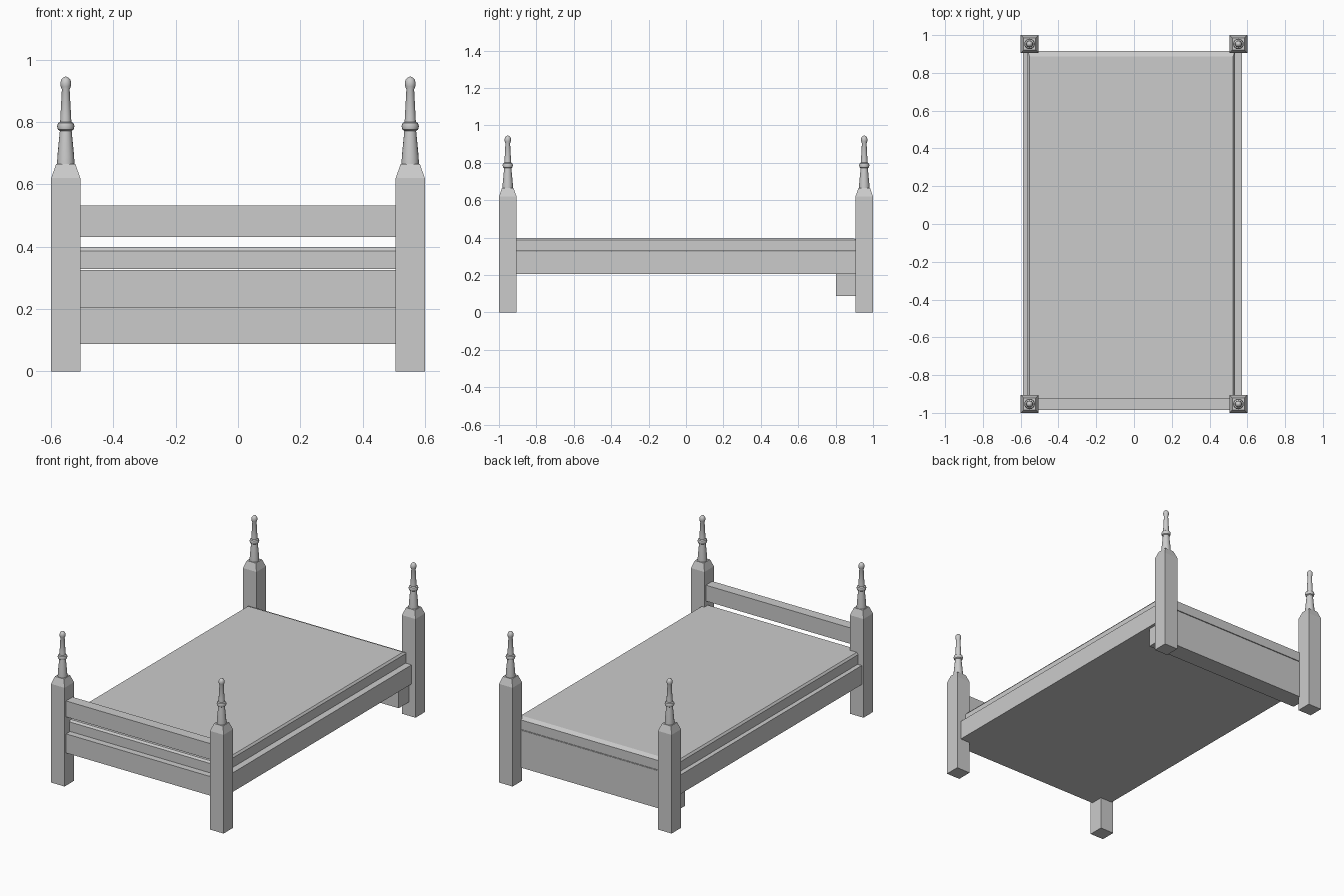
import bpy, math

if "Cube" in bpy.data.objects:
    bpy.data.objects.remove(bpy.data.objects["Cube"])


def finish(name, verts, faces):
    me = bpy.data.meshes.new(name)
    me.from_pydata(verts, [], faces)
    me.update()
    ob = bpy.data.objects.new(name, me)
    bpy.context.collection.objects.link(ob)
    return ob


def skin(name, rings):
    # closed solid through equally sized rings, listed bottom to top
    n = len(rings[0])
    verts = [v for r in rings for v in r]
    faces = [tuple(range(n))[::-1], tuple(range(len(verts) - n, len(verts)))]
    for k in range(len(rings) - 1):
        for i in range(n):
            j = (i + 1) % n
            faces.append((k*n + i, k*n + j, k*n + n + j, k*n + n + i))
    return finish(name, verts, faces)


def rect(x0, x1, y0, y1, z):
    return [(x0, y0, z), (x1, y0, z), (x1, y1, z), (x0, y1, z)]


def box(name, x0, x1, y0, y1, z0, z1):
    return skin(name, [rect(x0, x1, y0, y1, z0), rect(x0, x1, y0, y1, z1)])


def circle(x, y, r, z, n=16):
    return [(x + r*math.cos(2*math.pi*i/n), y + r*math.sin(2*math.pi*i/n), z)
            for i in range(n)]


# turned finial: radius, height
PROFILE = [(.028, .66), (.027, .69), (.019, .772), (.025, .776), (.028, .787),
           (.025, .797), (.018, .801), (.017, .82), (.0125, .905), (.016, .914),
           (.0175, .925), (.015, .936), (.009, .943), (.002, .946)]

# four corner posts with chamfered tops and finials
for sx, side in ((-1, "left"), (1, "right")):
    for sy, end in ((-1, "front"), (1, "back")):
        cx, cy = sx*.553, sy*.953
        skin(f"{end}_{side}_post",
             [rect(cx - h, cx + h, cy - h, cy + h, z)
              for h, z in ((.047, 0), (.047, .62), (.031, .665))])
        fin = skin(f"{end}_{side}_finial", [circle(cx, cy, r, z) for r, z in PROFILE])
        bpy.ops.object.select_all(action='DESELECT')
        fin.select_set(True)
        bpy.context.view_layer.objects.active = fin
        bpy.ops.object.shade_smooth_by_angle(angle=math.radians(40))

# bed base, mattress with bevelled top edge
box("bed_base", -.588, .573, -.985, .915, .205, .325)
skin("mattress", [rect(-.563, .535, -.95, .917, .328),
                  rect(-.563, .535, -.95, .917, .387),
                  rect(-.553, .525, -.94, .888, .399)])

# low board under the back end, raised rail at the front end
box("back_board", -.555, .555, .803, .917, .087, .322)
box("front_rail", -.555, .555, -.985, -.92, .432, .532)
